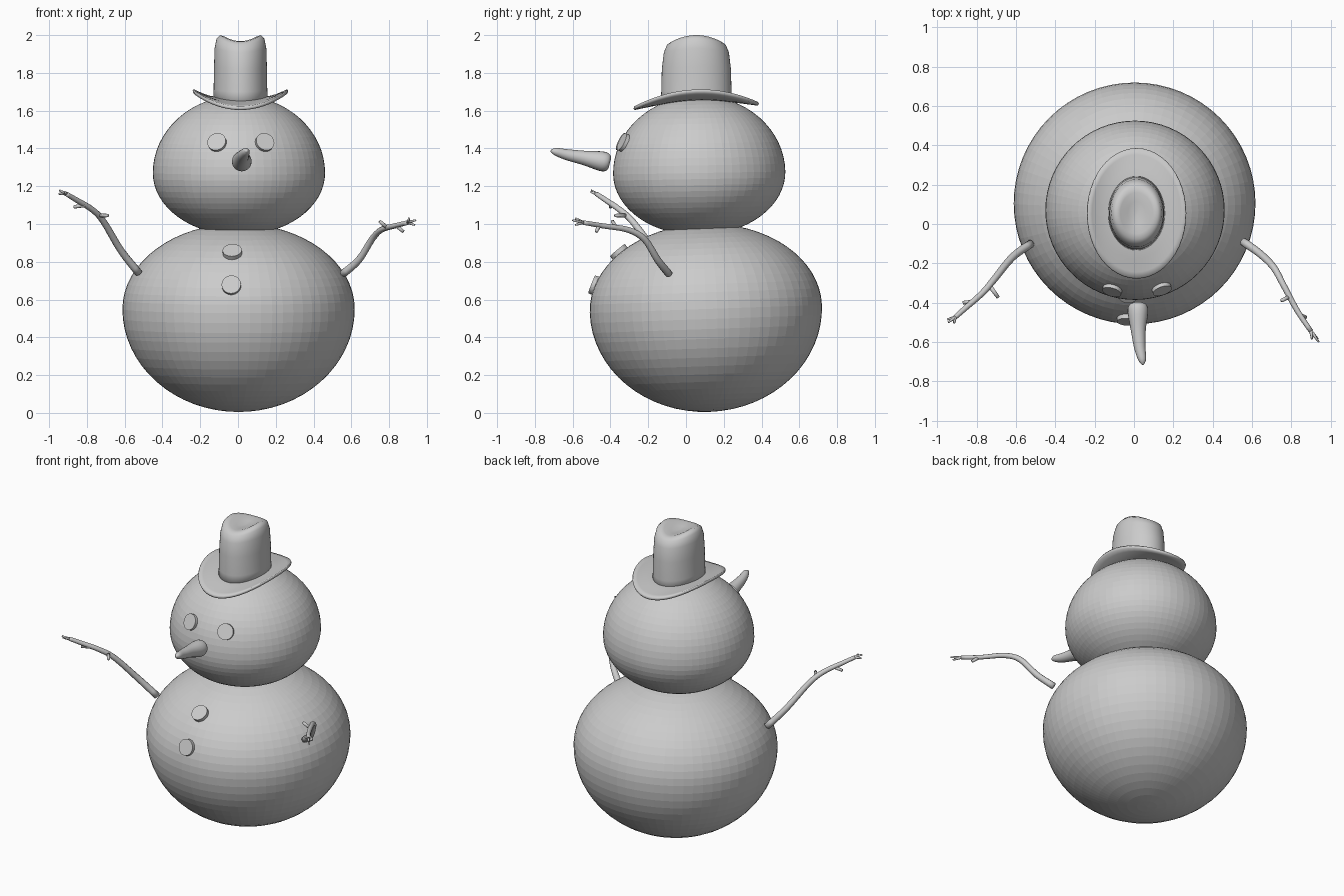
import bpy, bmesh, math
from mathutils import Vector, Matrix

cube = bpy.data.objects.get("Cube")
if cube:
    bpy.data.objects.remove(cube, do_unlink=True)

# One plain grey for everything
grey = bpy.data.materials.new("plain grey")
grey.use_nodes = True
grey.diffuse_color = (0.6, 0.6, 0.6, 1)
grey.node_tree.nodes["Principled BSDF"].inputs["Base Color"].default_value = (0.6, 0.6, 0.6, 1)


def finish(name, bm, smooth=False):
    bmesh.ops.recalc_face_normals(bm, faces=bm.faces)
    mesh = bpy.data.meshes.new(name)
    bm.to_mesh(mesh)
    bm.free()
    mesh.materials.append(grey)
    for face in mesh.polygons:
        face.use_smooth = smooth
    obj = bpy.data.objects.new(name, mesh)
    bpy.context.collection.objects.link(obj)
    return obj


def loft(bm, rings, caps=True):
    """Skin a list of closed rings of points."""
    loops = [[bm.verts.new(p) for p in ring] for ring in rings]
    n = len(loops[0])
    for a, b in zip(loops, loops[1:]):
        for i in range(n):
            j = (i + 1) % n
            bm.faces.new((a[i], a[j], b[j], b[i]))
    if caps:
        bm.faces.new(loops[0][::-1])
        bm.faces.new(loops[-1])


def snowball(name, centre, radius, up, down, tilt):
    """Squashed ball with different heights above and below its widest ring."""
    bm = bmesh.new()
    bmesh.ops.create_uvsphere(bm, u_segments=64, v_segments=32, radius=1)
    for v in bm.verts:
        v.co = (v.co.x * radius, v.co.y * radius, v.co.z * (up if v.co.z > 0 else down))
    bm.transform(Matrix.Translation(centre) @ Matrix.Rotation(math.radians(tilt), 4, 'X'))
    return finish(name, bm)


def smooth_path(points, steps):
    """Catmull-Rom curve through points whose last value is the radius."""
    pts = [Vector(p) for p in points]
    pts = [2 * pts[0] - pts[1]] + pts + [2 * pts[-1] - pts[-2]]
    out = []
    for a, b, c, d in zip(pts, pts[1:], pts[2:], pts[3:]):
        for k in range(steps):
            t = k / steps
            out.append(0.5 * (2 * b + (c - a) * t + (2 * a - 5 * b + 4 * c - d) * t * t
                              + (3 * b - a - 3 * c + d) * t ** 3))
    return out + [pts[-2]]


def tube(bm, points, sides, steps=4):
    path = smooth_path(points, steps)
    rings = []
    for i, p in enumerate(path):
        along = (path[min(i + 1, len(path) - 1)] - path[max(i - 1, 0)]).to_3d()
        turn = along.to_track_quat('Z', 'Y')
        ring = []
        for k in range(sides):
            a = math.tau * k / sides
            ring.append(p.to_3d() + turn @ Vector((math.cos(a), math.sin(a), 0)) * max(p.w, 0.002))
        rings.append(ring)
    loft(bm, rings)


# Body and head
body = (Vector((0.003, 0.105, 0.55)), 0.615, 0.452, 0.545)
head = (Vector((0.005, 0.07, 1.27)), 0.456, 0.41, 0.33)
snowball("body", *body, 2)
snowball("head", *head, 1)


# Eyes and buttons: thin discs lying on the snow
def disc(name, ball, x, z, radius):
    centre, r, up, down = ball
    h = up if z > centre.z else down
    dx, dz = x - centre.x, z - centre.z
    dy = -r * math.sqrt(1 - (dx / r) ** 2 - (dz / h) ** 2)
    normal = Vector((dx / r ** 2, dy / r ** 2, dz / h ** 2)).normalized()
    bm = bmesh.new()
    bmesh.ops.create_cone(bm, cap_ends=True, segments=32, radius1=radius, radius2=radius, depth=0.03)
    bm.transform(Matrix.Translation(centre + Vector((dx, dy, dz)))
                 @ normal.to_track_quat('Z', 'Y').to_matrix().to_4x4())
    finish(name, bm)


disc("right_eye", head, -0.11, 1.43, 0.05)
disc("left_eye", head, 0.14, 1.43, 0.05)
disc("upper_button", body, -0.03, 0.85, 0.051)
disc("lower_button", body, -0.035, 0.675, 0.051)

# Carrot nose
bm = bmesh.new()
tube(bm, [(0.02, -0.403, 1.322, 0.028), (0.02, -0.415, 1.325, 0.046), (0.02, -0.45, 1.333, 0.052),
          (0.022, -0.54, 1.35, 0.038), (0.03, -0.63, 1.367, 0.029),
          (0.042, -0.69, 1.383, 0.02), (0.045, -0.716, 1.388, 0.005)], 20)
finish("nose", bm, True)


# Twig arms: a main branch, two side twigs and three fingers
def arm(name, branch, twigs, fingers):
    bm = bmesh.new()
    n = len(branch) - 1
    tube(bm, [(*p, 0.021 - 0.009 * i / n) for i, p in enumerate(branch)], 10)
    for start, end in twigs:
        tube(bm, [(*start, 0.011), (*end, 0.009)], 8, 2)
    for end in fingers:
        tube(bm, [(*branch[-1], 0.009), (*end, 0.005)], 8, 2)
    finish(name, bm, True)


arm("right_arm",
    [(-0.525, -0.1, 0.74), (-0.62, -0.17, 0.86), (-0.71, -0.28, 1.01),
     (-0.77, -0.35, 1.075), (-0.86, -0.43, 1.13), (-0.91, -0.475, 1.16)],
    [((-0.73, -0.32, 1.045), (-0.69, -0.375, 1.045)), ((-0.81, -0.395, 1.1), (-0.87, -0.4, 1.09))],
    [(-0.945, -0.5, 1.178), (-0.95, -0.485, 1.16), (-0.915, -0.505, 1.17)])
arm("left_arm",
    [(0.555, -0.09, 0.735), (0.64, -0.15, 0.81), (0.71, -0.22, 0.92),
     (0.76, -0.31, 0.97), (0.83, -0.44, 0.99), (0.9, -0.545, 1.008)],
    [((0.79, -0.37, 0.98), (0.75, -0.39, 1.015)), ((0.84, -0.46, 0.99), (0.875, -0.475, 0.96))],
    [(0.94, -0.6, 1.02), (0.905, -0.585, 1.03), (0.935, -0.585, 0.995)])


# Hat: oval rings whose height follows the side-to-side curl
def oval(x, y, rx, ry, z_ends, z_sides, n=48):
    ring = []
    for i in range(n):
        a = math.tau * i / n
        c = math.cos(a)
        ring.append((x + rx * c, y + ry * math.sin(a), z_ends + (z_sides - z_ends) * c * c))
    return ring


bm = bmesh.new()
loft(bm, [oval(0.013, 0.055, 0.146, 0.19, 1.62, 1.64),
          oval(0.013, 0.055, 0.142, 0.186, 1.7, 1.71),
          oval(0.013, 0.055, 0.14, 0.183, 1.82, 1.83),
          oval(0.013, 0.055, 0.137, 0.172, 1.91, 1.93),
          oval(0.013, 0.055, 0.127, 0.155, 1.95, 1.98),
          oval(0.013, 0.055, 0.108, 0.132, 1.965, 2.0),
          oval(0.013, 0.055, 0.083, 0.105, 1.968, 1.992),
          oval(0.013, 0.055, 0.045, 0.06, 1.962, 1.968),
          oval(0.013, 0.055, 0.008, 0.01, 1.958, 1.958)])
finish("hat_crown", bm, True)

bm = bmesh.new()
profile = [(0, 0), (0.4, 0), (0.8, 0), (0.97, 0), (1, 0.01), (0.97, 0.02), (0.8, 0.02), (0.4, 0.02), (0, 0.02)]
loft(bm, [oval(0.013, 0.054, 0.12 + 0.133 * t, 0.165 + 0.167 * t,
               1.642 - 0.028 * t + h, 1.652 + 0.043 * t * t + h) for t, h in profile])
# Slight rise toward the back edge
for v in bm.verts:
    v.co.z += 0.035 * (v.co.y - 0.054)
finish("hat_brim", bm, True)
